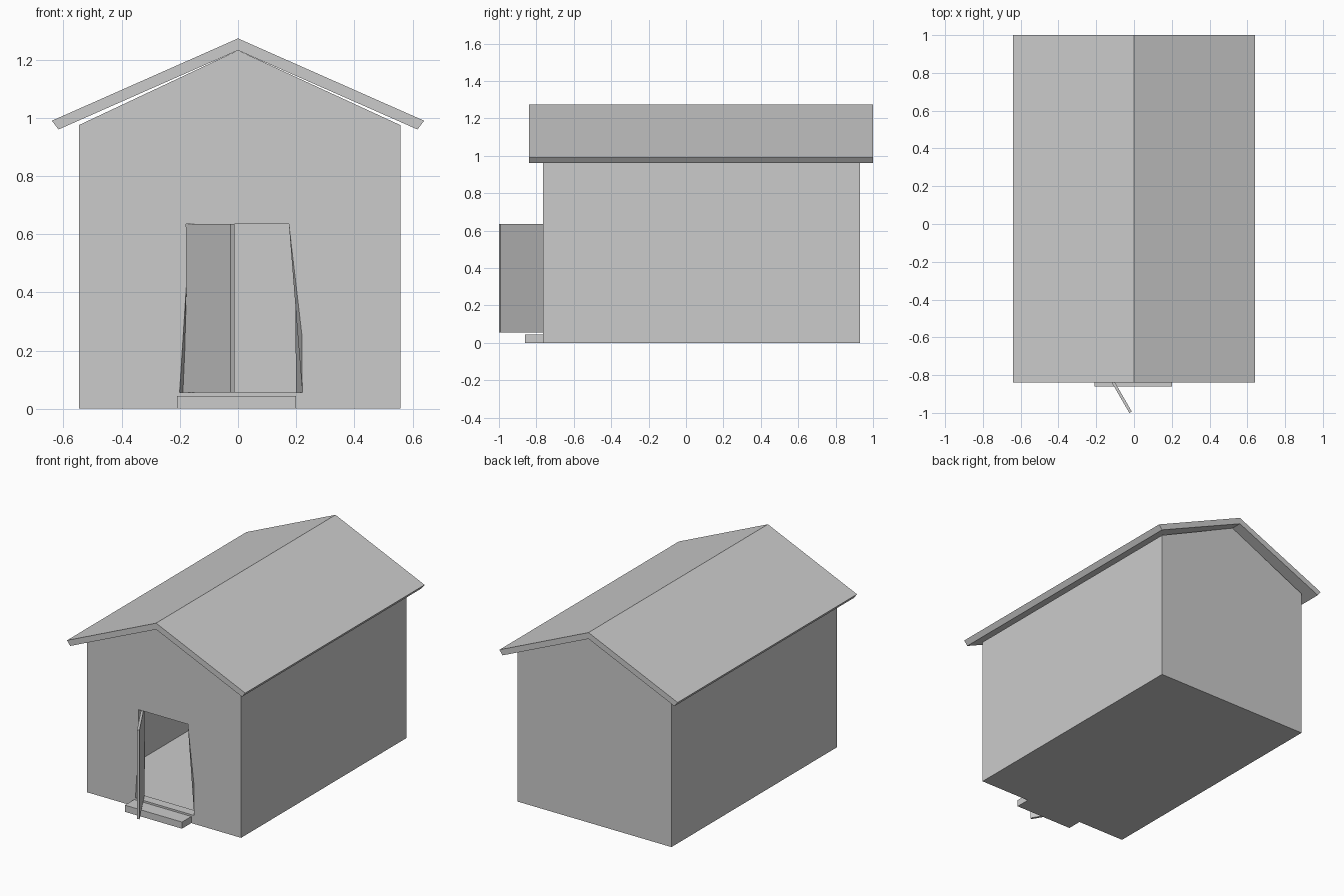
import bpy, bmesh
from math import radians, sin, cos

if "Cube" in bpy.data.objects:
    bpy.data.objects.remove(bpy.data.objects["Cube"])


def prism(name, front, y0, y1, back=None):
    """Join an (x, z) outline at y0 to one at y1 as a closed solid."""
    back = back or front
    bm = bmesh.new()
    a = [bm.verts.new((x, y0, z)) for x, z in front]
    b = [bm.verts.new((x, y1, z)) for x, z in back]
    n = len(a)
    bm.faces.new(a)
    bm.faces.new(b[::-1])
    for i in range(n):
        bm.faces.new((a[i], b[i], b[(i + 1) % n], a[(i + 1) % n]))
    bmesh.ops.recalc_face_normals(bm, faces=bm.faces)
    mesh = bpy.data.meshes.new(name)
    bm.to_mesh(mesh)
    bm.free()
    obj = bpy.data.objects.new(name, mesh)
    bpy.context.collection.objects.link(obj)
    return obj


def cut(target, cutter):
    """Subtract the cutter, then remove it."""
    mod = target.modifiers.new("cut", 'BOOLEAN')
    mod.operation = 'DIFFERENCE'
    mod.solver = 'EXACT'
    mod.object = cutter
    bpy.context.view_layer.objects.active = target
    bpy.ops.object.modifier_apply(modifier=mod.name)
    bpy.data.objects.remove(cutter)


# Hollow house body with gabled ends
walls = prism("walls", [(-.547, 0), (.558, 0), (.558, .975), (0, 1.232), (-.547, .975)], -.765, .93)
room = prism("room_cutter", [(-.49, .05), (.50, .05), (.50, .94), (0, 1.175), (-.49, .94)], -.705, .87)
cut(walls, room)

# Doorway, tapering upwards and slightly inwards
doorway = prism("doorway_cutter",
                [(-.215, .055), (.243, .055), (.175, .635), (-.178, .635)], -.825, -.645,
                [(-.173, .055), (.177, .055), (.175, .635), (-.178, .635)])
cut(walls, doorway)

# Roof with overhanging eaves
prism("roof", [(0, 1.273), (.64, .99), (.617, .96), (0, 1.232), (-.617, .96), (-.64, .99)], -.84, 1.0)

# Front step
prism("front_step", [(-.21, 0), (.2, 0), (.2, .043), (-.21, .043)], -.86, -.76)

# Door leaf, hinged on the left and swung outwards
door = prism("door", [(0, .055), (.335, .055), (.335, .635), (0, .635)], 0, .015)
angle = radians(-60)
door.rotation_euler.z = angle
door.location = (-.025 - .335 * cos(angle), -1.0 - .335 * sin(angle), 0)
